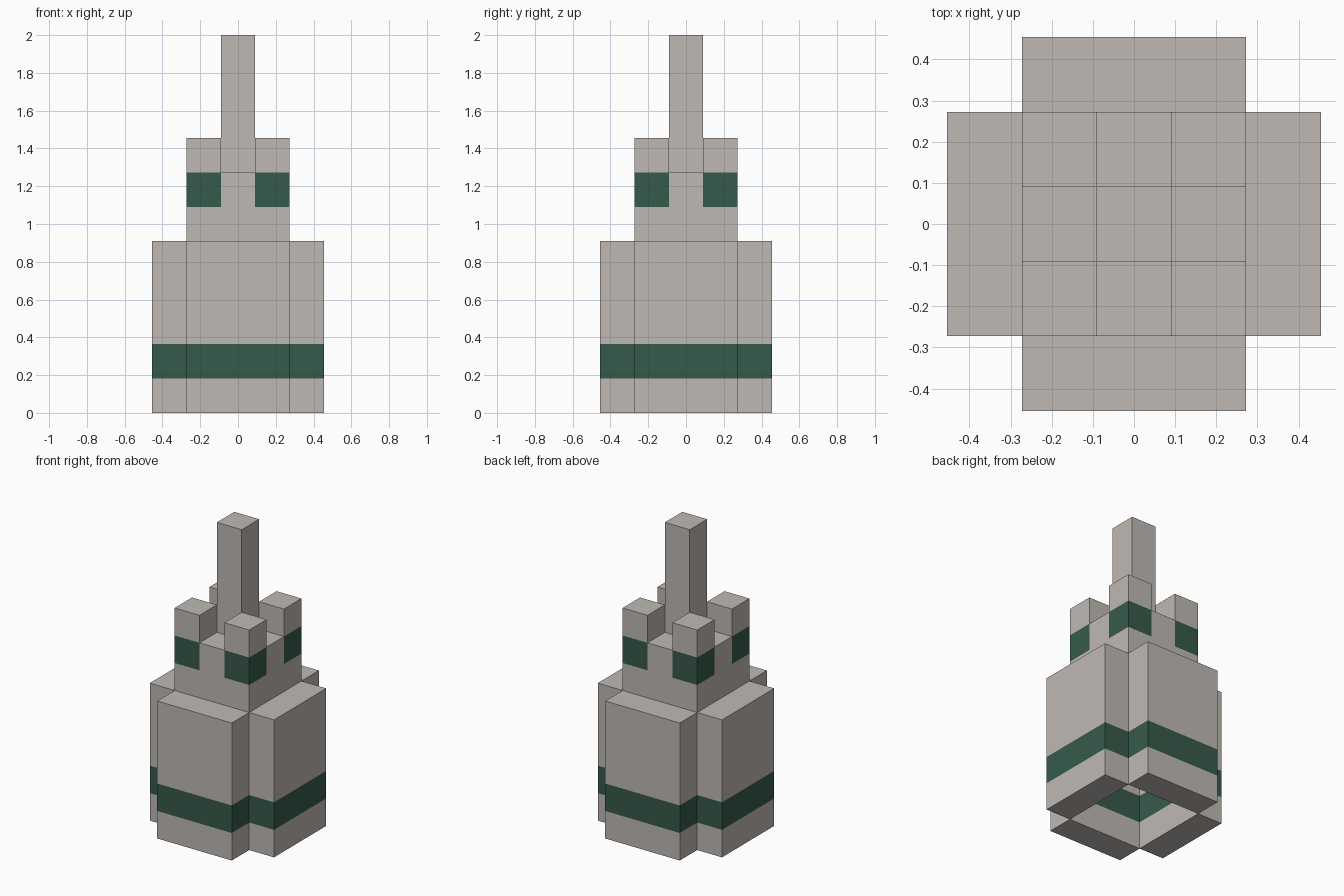
import bpy, bmesh
from math import pi
from mathutils import Matrix, Vector

if "Cube" in bpy.data.objects:
    bpy.data.objects.remove(bpy.data.objects["Cube"], do_unlink=True)

U = 2 / 11  # one block


def material(name, rgb):
    mat = bpy.data.materials.new(name)
    mat.use_nodes = True
    color = (*rgb, 1)
    mat.diffuse_color = color
    mat.node_tree.nodes["Principled BSDF"].inputs["Base Color"].default_value = color
    return mat


MATS = [material("stone grey", (0.52, 0.485, 0.455)),
        material("dark green", (0.037, 0.102, 0.071))]


def box(lo, hi):
    """Box between two corners, measured in blocks."""
    bm = bmesh.new()
    lo, hi = Vector(lo) * U, Vector(hi) * U
    bmesh.ops.create_cube(bm, size=1, matrix=Matrix.Translation((lo + hi) / 2)
                          @ Matrix.Diagonal((*(hi - lo), 1)))
    return bm


def cut(bm, axis, at):
    """Slice all faces across an axis at a block coordinate."""
    normal = Vector((0, 0, 0))
    normal[axis] = 1
    bmesh.ops.bisect_plane(bm, geom=bm.verts[:] + bm.edges[:] + bm.faces[:],
                           plane_co=normal * at * U, plane_no=normal)


def finish(bm, name, is_green):
    for face in bm.faces:
        face.material_index = int(is_green(face.calc_center_median() / U, face.normal))
    mesh = bpy.data.meshes.new(name)
    bm.to_mesh(mesh)
    bm.free()
    for mat in MATS:
        mesh.materials.append(mat)
    obj = bpy.data.objects.new(name, mesh)
    bpy.context.collection.objects.link(obj)
    return obj


# Four base walls around an open core, each with a green band
for i, side in enumerate(("front", "left", "back", "right")):
    bm = box((-1.5, -2.5, 0), (1.5, -1.5, 5))
    for level in (1, 2):
        cut(bm, 2, level)
    bm.transform(Matrix.Rotation(i * pi / 2, 4, "Z"))
    bm.normal_update()
    finish(bm, side + "_wall", lambda c, n: abs(n.z) < 0.5 and 1 < c.z < 2)

# Upper tower, with corner turrets and central spire extruded from its roof
bm = box((-1.5, -1.5, 5), (1.5, 1.5, 7))
cut(bm, 2, 6)
for axis in (0, 1):
    for at in (-0.5, 0.5):
        cut(bm, axis, at)
bm.normal_update()
roof = [f for f in bm.faces if f.normal.z > 0.5]
for face in roof:
    c = face.calc_center_median() / U
    corner = abs(c.x) > 0.5 and abs(c.y) > 0.5
    centre = abs(c.x) < 0.5 and abs(c.y) < 0.5
    if corner or centre:
        top = bmesh.ops.extrude_discrete_faces(bm, faces=[face])["faces"][0]
        bmesh.ops.translate(bm, verts=top.verts[:], vec=(0, 0, U if corner else 4 * U))
bmesh.ops.remove_doubles(bm, verts=bm.verts[:], dist=0.0001)
bm.normal_update()
finish(bm, "tower_and_spire",
       lambda c, n: abs(n.z) < 0.5 and 6 < c.z < 7 and min(abs(c.x), abs(c.y)) > 0.5)
